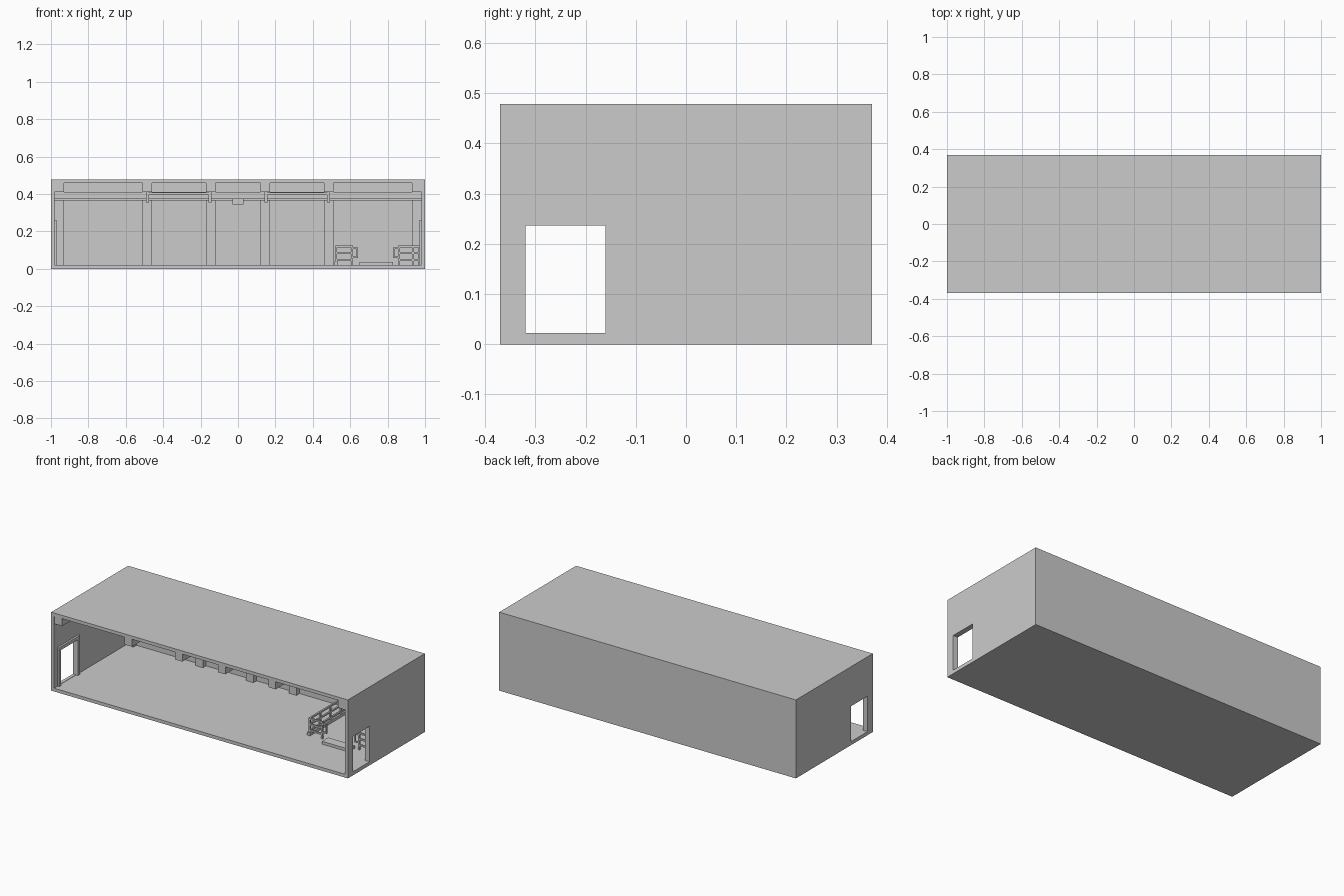
import bpy
from mathutils import Vector

old = bpy.data.objects.get("Cube")
if old:
    bpy.data.objects.remove(old, do_unlink=True)

grey = bpy.data.materials.new("plain grey")
grey.use_nodes = True
grey.diffuse_color = (0.6, 0.6, 0.6, 1)
grey.node_tree.nodes["Principled BSDF"].inputs["Base Color"].default_value = (0.6, 0.6, 0.6, 1)


def box(name, x, y, z):
    """Box from its extents along each axis."""
    ends = [sorted(e) for e in (x, y, z)]
    verts = [(a, b, c) for a in ends[0] for b in ends[1] for c in ends[2]]
    faces = [(0, 1, 3, 2), (4, 6, 7, 5), (0, 4, 5, 1), (2, 3, 7, 6), (0, 2, 6, 4), (1, 5, 7, 3)]
    mesh = bpy.data.meshes.new(name)
    mesh.from_pydata(verts, [], faces)
    mesh.materials.append(grey)
    obj = bpy.data.objects.new(name, mesh)
    bpy.context.collection.objects.link(obj)
    return obj


def cut(obj, x, y, z):
    """Cut a box-shaped opening and discard the cutter."""
    cutter = box("cutter", x, y, z)
    cutter.hide_render = True
    mod = obj.modifiers.new("opening", 'BOOLEAN')
    mod.operation = 'DIFFERENCE'
    mod.solver = 'EXACT'
    mod.object = cutter
    bpy.context.view_layer.objects.active = obj
    bpy.ops.object.modifier_apply(modifier=mod.name)
    bpy.data.objects.remove(cutter, do_unlink=True)


def bar(name, a, b, r=0.005):
    """Square bar between two points along one axis."""
    a, b = Vector(a), Vector(b)
    return box(name, *[(min(p, q) - r, max(p, q) + r) for p, q in zip(a, b)])


# Outer shell, open at the front, with a doorway through both ends
W, D, H, T = 1.0, 0.37, 0.478, 0.02
shell = box("shell", (-W, W), (-D, D), (0, H))
cut(shell, (-W + T, W - T), (-D - 0.1, D - T), (T, H - T))
cut(shell, (-W - 0.1, W + 0.1), (-0.32, -0.16), (0.022, 0.237))

# Door surrounds on the inner faces
for s, side in ((-1, "right"), (1, "left")):
    x = (s * (W - T), s * (W - T - 0.012))
    box(side + "_door_head", x, (-0.34, -0.14), (0.237, 0.257))
    for y in (-0.34, -0.16):
        box(side + "_door_jamb", x, (y, y + 0.02), (T, 0.237))

# Ceiling beams and the wall columns below them
bays = [(-0.98, -0.93), (-0.51, -0.46), (-0.17, -0.12),
        (0.12, 0.17), (0.46, 0.51), (0.93, 0.98)]
for x in bays:
    box("ceiling_beam", x, (-D + 0.005, D - T), (0.41, H - T))
    box("wall_column", x, (D - T - 0.03, D - T), (T, 0.41))

# Ledge along the back wall with a small centre block
box("wall_ledge", (-0.98, 0.98), (0.29, D - T), (0.375, 0.41))
box("ledge_strip", (-0.98, 0.98), (0.30, D - T), (0.365, 0.375))
box("centre_block", (-0.03, 0.03), (0.28, D - T), (0.345, 0.375))

# Hanging rails between beams
for s in (-1, 1):
    bar("hanging_rail", (s * 0.15, 0, 0.402), (s * 0.485, 0, 0.402), 0.007)
    for x in (0.15, 0.485):
        box("rail_bracket", (s * x - 0.008, s * x + 0.008), (-0.01, 0.01), (0.355, 0.41))

# Railed corner: front runs, end loops and a side run
FY, LEVELS = -0.06, (0.048, 0.085, 0.12)


def post(x, y):
    bar("railing_post", (x, y, T), (x, y, LEVELS[-1]))


for x0, x1, loop in ((0.525, 0.61, 0.638), (0.97, 0.86, 0.832)):
    for z in LEVELS:
        bar("front_rail", (x0, FY, z), (x1, FY, z))
    for x in (x0, x1):
        post(x, FY)
    for z in (0.062, 0.11):
        bar("end_loop_rail", (x1, FY, z), (loop, FY, z), 0.004)
    bar("end_loop_upright", (loop, FY, 0.062), (loop, FY, 0.11), 0.004)
post(0.935, FY)
for z in LEVELS:
    bar("side_rail", (0.525, FY, z), (0.525, D - T - 0.005, z))
for i in range(1, 5):
    post(0.525, FY + i * 0.1)

# Kerb under the side run and the entry step
box("side_kerb", (0.515, 0.535), (FY - 0.01, D - T), (T, 0.038))
box("entry_step", (0.65, 0.83), (-0.12, FY), (T, 0.037))
